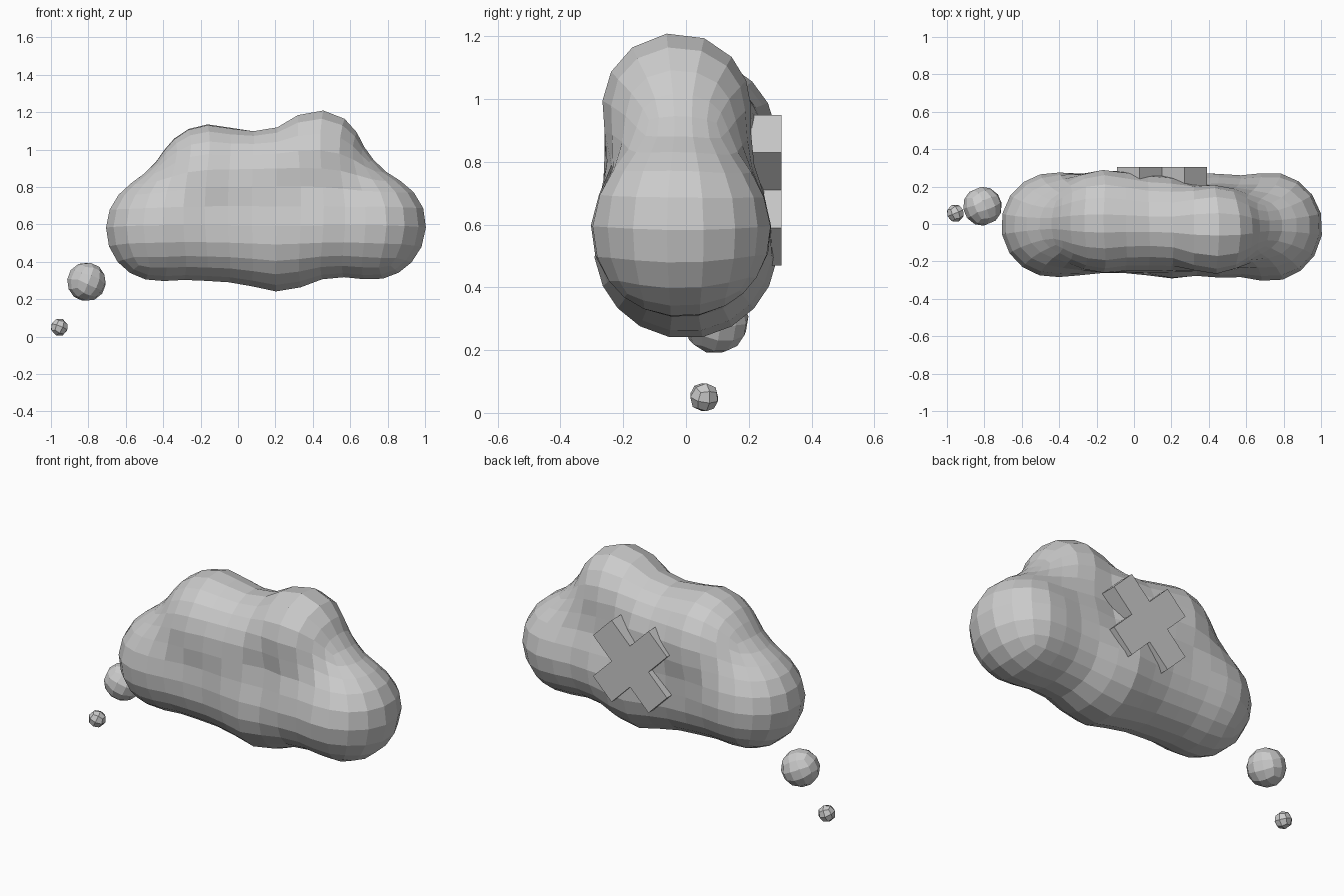
import bpy, bmesh, math
from mathutils import Vector, Matrix

if "Cube" in bpy.data.objects:
    bpy.data.objects.remove(bpy.data.objects["Cube"])


def finish(bm, name):
    bmesh.ops.recalc_face_normals(bm, faces=bm.faces)
    mesh = bpy.data.meshes.new(name)
    bm.to_mesh(mesh)
    bm.free()
    obj = bpy.data.objects.new(name, mesh)
    bpy.context.collection.objects.link(obj)
    return obj


def gridded_cube(cells):
    """Unit cube (-1..1) cut into a grid of quads."""
    bm = bmesh.new()
    bmesh.ops.create_cube(bm, size=2)
    for axis, n in enumerate(cells):
        normal = Vector((0, 0, 0))
        normal[axis] = 1
        for i in range(1, n):
            bmesh.ops.bisect_plane(bm, geom=bm.verts[:] + bm.edges[:] + bm.faces[:],
                                   plane_co=normal * (2 * i / n - 1), plane_no=normal)
    return bm


# Lobes of the cloud: centre and radius
lobes = {
    "left": ((-.43, -.005, .575), .275),
    "top": ((-.15, .015, .86), .262),
    "dip": ((.13, 0, .84), .245),
    "peak": ((.43, -.03, .975), .222),
    "shoulder": ((.59, -.01, .8), .19),
    "base": ((.22, 0, .53), .272),
    "waist": ((.47, -.01, .59), .262),
    "right": ((.715, -.015, .595), .288),
}
links = [("left", "top"), ("left", "base"), ("top", "dip"), ("dip", "peak"), ("dip", "base"),
         ("base", "waist"), ("waist", "right"), ("peak", "waist"), ("top", "base"),
         ("peak", "shoulder"), ("shoulder", "right")]
capsules = [(Vector(lobes[a][0]), Vector(lobes[b][0]), lobes[a][1], lobes[b][1]) for a, b in links]


def distance(p):
    d = 9.0
    k = .07
    for a, b, ra, rb in capsules:
        ab = b - a
        t = min(1, max(0, (p - a).dot(ab) / ab.length_squared))
        e = (p - a - ab * t).length - ra - (rb - ra) * t
        h = max(k - abs(d - e), 0) / k
        d = min(d, e) - h * h * k / 4
    return d + .012


def snap(p, steps):
    for _ in range(steps):
        d = distance(p)
        g = Vector([distance(p + Vector([.002 * (i == j) for j in range(3)])) - d for i in range(3)])
        if g.length > 1e-7:
            p = p - g.normalized() * d * .9
    return p


# Cloud body: rounded quad grid pulled onto the blended lobes, then relaxed
bm = gridded_cube((13, 5, 8))
for v in bm.verts:
    c = v.co.copy()
    c = c.normalized() * .5 + c * .5
    v.co = snap(Vector((.14 + c.x * .9, c.y * .32, .7 + c.z * .48)), 8)
for _ in range(8):
    bmesh.ops.smooth_vert(bm, verts=bm.verts, factor=.5, use_axis_x=True, use_axis_y=True, use_axis_z=True)
    for v in bm.verts:
        v.co = snap(v.co, 2)
finish(bm, "cloud_body")


# Trailing puffs, coarse tilted balls
def puff(name, centre, radius, n, tilt):
    bm = gridded_cube((n, n, n))
    turn = Matrix.Rotation(tilt, 3, 'Z') @ Matrix.Rotation(tilt, 3, 'Y')
    for v in bm.verts:
        ball = Vector([math.tan(c * math.pi / 4) for c in v.co]).normalized()
        v.co = turn @ ball * radius + Vector(centre)
    finish(bm, name)


puff("large_puff", (-.81, .095, .293), .105, 3, .4)
puff("small_puff", (-.955, .058, .05), .048, 2, .4)

# Diagonal cross on the back
bm = bmesh.new()
quarter = [(.24, .12), (.12, .24), (0, .12)]
outline = []
for q in range(4):
    c, s = round(math.cos(q * math.pi / 2)), round(math.sin(q * math.pi / 2))
    outline += [(x * c - z * s, x * s + z * c) for x, z in quarter]
face = bm.faces.new([bm.verts.new((.15 + x, .305, .71 + z)) for x, z in outline])
ext = bmesh.ops.extrude_face_region(bm, geom=[face], use_keep_orig=True)
for v in ext["geom"]:
    if isinstance(v, bmesh.types.BMVert):
        v.co.y = .17
finish(bm, "back_cross")
